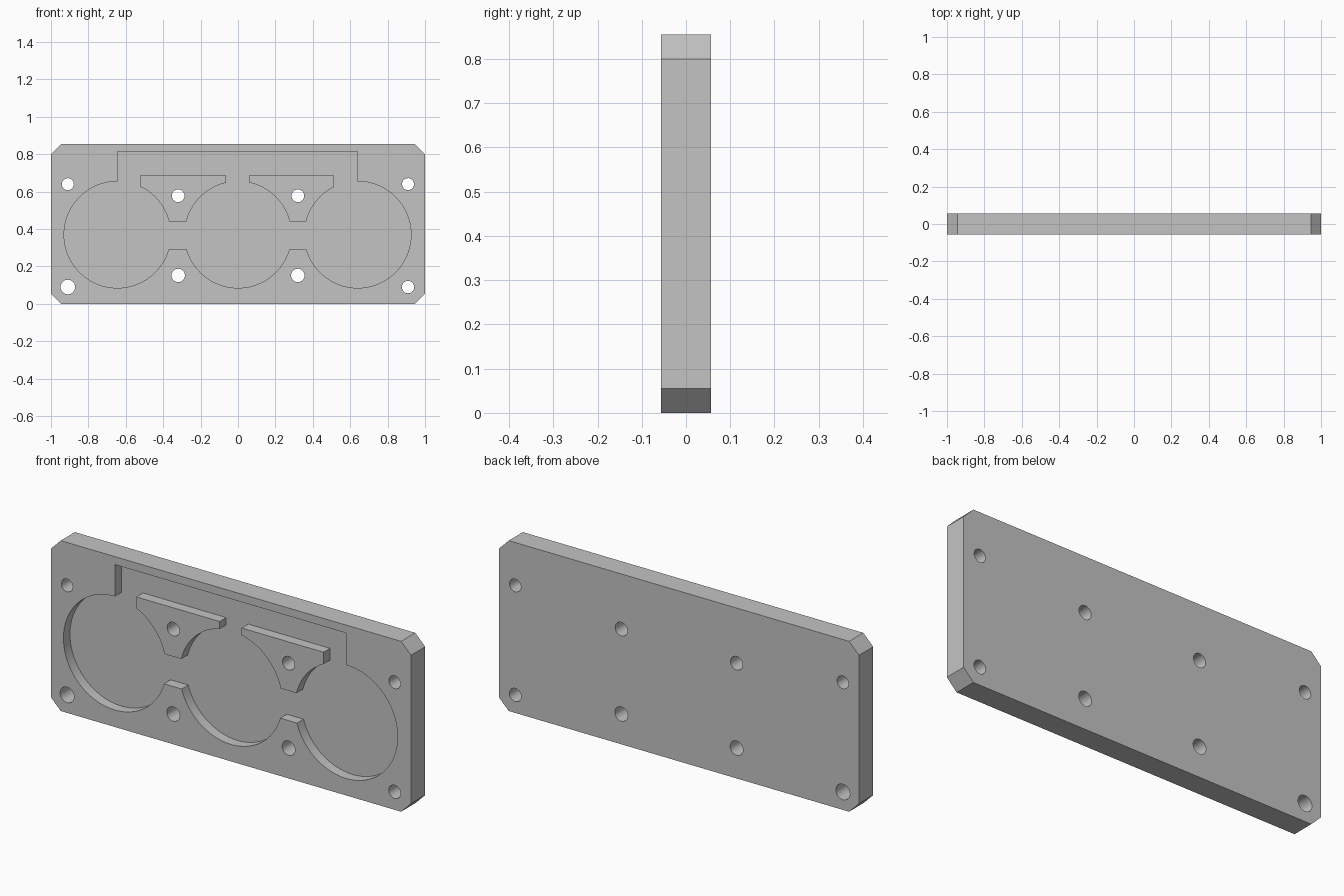
import bpy, bmesh, math

cube = bpy.data.objects.get("Cube")
if cube:
    bpy.data.objects.remove(cube, do_unlink=True)

HALF_T = 0.056            # half thickness of the plate
HEIGHT, CHAMFER = 0.855, 0.055
FLOOR_Y = -0.004          # floor of the pocket
R, CZ = 0.285, 0.37       # round bays
BAYS = (-0.645, 0.0, 0.64)
LOW, HIGH = 0.29, 0.44    # passage between the bays
SHELF, TOP = 0.685, 0.815 # island tops, pocket top

grey = bpy.data.materials.new("plain grey")
grey.use_nodes = True
colour = (0.55, 0.55, 0.55, 1)
grey.diffuse_color = colour
grey.node_tree.nodes["Principled BSDF"].inputs["Base Color"].default_value = colour


def prism(name, outline, y0, y1):
    """Extrude an (x, z) outline from y0 to y1."""
    bm = bmesh.new()
    face = bm.faces.new([bm.verts.new((x, y0, z)) for x, z in outline])
    new = bmesh.ops.extrude_face_region(bm, geom=[face])["geom"]
    moved = [v for v in new if isinstance(v, bmesh.types.BMVert)]
    bmesh.ops.translate(bm, verts=moved, vec=(0, y1 - y0, 0))
    bmesh.ops.recalc_face_normals(bm, faces=bm.faces)
    mesh = bpy.data.meshes.new(name)
    bm.to_mesh(mesh)
    bm.free()
    mesh.materials.append(grey)
    obj = bpy.data.objects.new(name, mesh)
    bpy.context.collection.objects.link(obj)
    return obj


def arc(cx, cz, r, a0, a1, steps):
    angles = [a0 + (a1 - a0) * i / steps for i in range(steps + 1)]
    return [(cx + r * math.cos(a), cz + r * math.sin(a)) for a in angles]


def cut(target, cutter):
    """Subtract the cutter and discard it."""
    bpy.ops.object.select_all(action='DESELECT')
    bpy.context.view_layer.objects.active = target
    target.select_set(True)
    mod = target.modifiers.new("cut", 'BOOLEAN')
    mod.operation, mod.solver, mod.object = 'DIFFERENCE', 'EXACT', cutter
    bpy.ops.object.modifier_apply(modifier=mod.name)
    bpy.data.objects.remove(cutter, do_unlink=True)


# Plate with chamfered corners
c = CHAMFER
right = [(1 - c, 0), (1, c), (1, HEIGHT - c), (1 - c, HEIGHT)]
plate = prism("mounting_plate", right + [(-x, z) for x, z in reversed(right)],
              -HALF_T, HALF_T)

# Pocket: three round bays joined by a passage and a raised channel
pi = math.pi
low_a = math.asin((CZ - LOW) / R)
high_a = math.asin((HIGH - CZ) / R)
outline = [(BAYS[0], TOP)]
outline += arc(BAYS[0], CZ, R, pi / 2, 2 * pi - low_a, 72)
outline += arc(BAYS[1], CZ, R, pi + low_a, 2 * pi - low_a, 48)
outline += arc(BAYS[2], CZ, R, pi + low_a, 2.5 * pi, 72)
outline += [(BAYS[2], TOP)]
pocket = prism("pocket_cutter", outline, -HALF_T - 0.1, FLOOR_Y)

# Islands left standing between neighbouring bays
for i, (x0, x1) in enumerate([(-0.525, -0.063), (0.06, 0.514)]):
    a, b = BAYS[i], BAYS[i + 1]
    island = [(x1, SHELF), (x0, SHELF)]
    island += arc(a, CZ, R, math.acos((x0 - a) / R), high_a, 24)
    island += arc(b, CZ, R, pi - high_a, math.acos((x1 - b) / R), 24)
    cut(pocket, prism("island_cutter", island, -0.3, 0.3))
cut(plate, pocket)

# Through holes: x, z, radius
for x, z, r in [(-0.91, 0.64, 0.032), (0.909, 0.64, 0.032),
                (-0.91, 0.09, 0.039), (0.909, 0.09, 0.033),
                (-0.32, 0.578, 0.034), (0.32, 0.578, 0.034),
                (-0.32, 0.152, 0.036), (0.32, 0.152, 0.036)]:
    cut(plate, prism("hole_cutter", arc(x, z, r, 0, 2 * pi, 32)[:-1], -0.3, 0.3))

bpy.ops.object.shade_smooth_by_angle(angle=math.radians(25))
